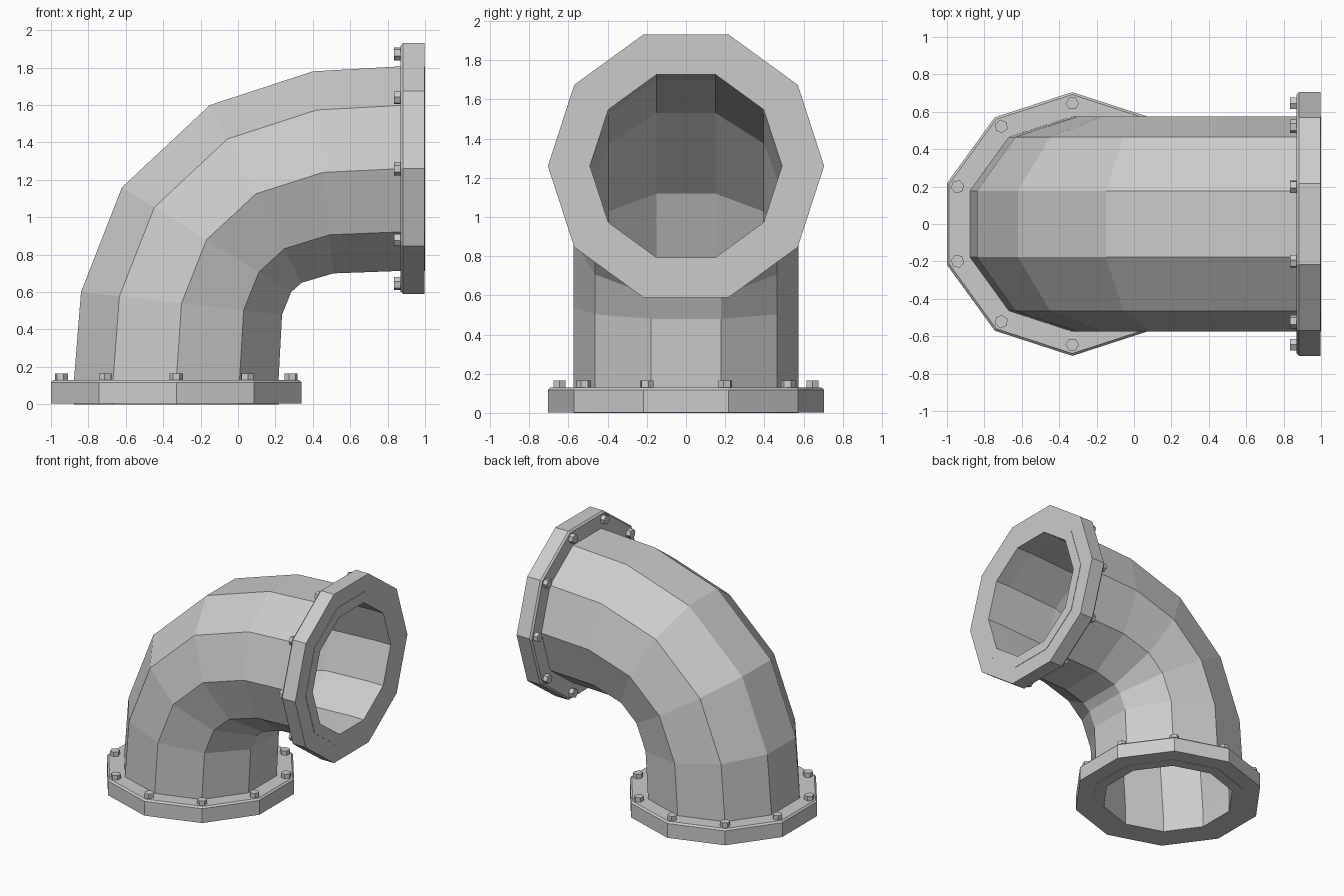
import bpy, bmesh
from math import sin, cos, pi
from mathutils import Matrix, Vector

if "Cube" in bpy.data.objects:
    bpy.data.objects.remove(bpy.data.objects["Cube"])

SIDES = 10
R_OUT, R_IN = 0.575, 0.49


def make_object(name, bm):
    bmesh.ops.recalc_face_normals(bm, faces=bm.faces)
    mesh = bpy.data.meshes.new(name)
    bm.to_mesh(mesh)
    bm.free()
    ob = bpy.data.objects.new(name, mesh)
    bpy.context.collection.objects.link(ob)
    return ob


def ring(bm, center, u, v):
    pts = []
    for k in range(SIDES):
        a = pi / 2 + 2 * pi * k / SIDES
        pts.append(bm.verts.new(Vector(center) + Vector(u) * cos(a) + Vector(v) * sin(a)))
    return pts


def bridge_closed(bm, rings):
    # Join consecutive rings, and the last one back to the first
    for i, a in enumerate(rings):
        b = rings[(i + 1) % len(rings)]
        for k in range(SIDES):
            n = (k + 1) % SIDES
            bm.faces.new((a[k], a[n], b[n], b[k]))


# Elbow pipe: centre (x, z) and outward half-width (x, z) of each cross-section
c18 = cos(pi / SIDES)
w = R_OUT
stations = [
    ((-0.33, 0.0), (-w, 0)),
    ((-0.33, 0.13), (-w, 0)),
    ((-0.302, 0.54), (-0.5375 / c18, 0.06 / c18)),
    ((-0.168, 0.88), (-0.4525 / c18, 0.28 / c18)),
    ((0.095, 1.125), (-0.245 / c18, 0.475 / c18)),
    ((0.455, 1.24), (-0.055 / c18, 0.54 / c18)),
    ((0.87, 1.26), (0, w)),
    ((1.0, 1.26), (0, w)),
]


def pipe_ring(bm, station, scale):
    (cx, cz), (ux, uz) = station
    return ring(bm, (cx, 0, cz), (ux * scale, 0, uz * scale), (0, R_OUT * scale, 0))


bm = bmesh.new()
outer = [pipe_ring(bm, s, 1) for s in stations]
inner = [pipe_ring(bm, s, R_IN / R_OUT) for s in reversed(stations)]
bridge_closed(bm, outer + inner)
make_object("elbow_pipe", bm)


# Flange with bevelled bolt-side edge, and its ring of hex bolts
def flange(prefix, matrix):
    bm = bmesh.new()
    profile = [(0.57, 0.003), (0.705, 0.003), (0.705, 0.117), (0.692, 0.13), (0.57, 0.13)]
    bridge_closed(bm, [ring(bm, (0, 0, z), (r, 0, 0), (0, r, 0)) for r, z in profile])
    make_object(prefix + "_flange", bm).matrix_world = matrix

    bm = bmesh.new()
    for k in range(SIDES):
        a = pi / 2 + 2 * pi * k / SIDES
        place = Matrix.Rotation(a, 4, 'Z') @ Matrix.Translation((0.645, 0, 0.146))
        bmesh.ops.create_cone(bm, cap_ends=True, segments=6, radius1=0.036,
                              radius2=0.036, depth=0.038, matrix=place)
    make_object(prefix + "_bolts", bm).matrix_world = matrix


flange("bottom", Matrix.Translation((-0.33, 0, 0)))
flange("side", Matrix(((0, 0, -1, 1.0), (0, 1, 0, 0), (1, 0, 0, 1.26), (0, 0, 0, 1))))
